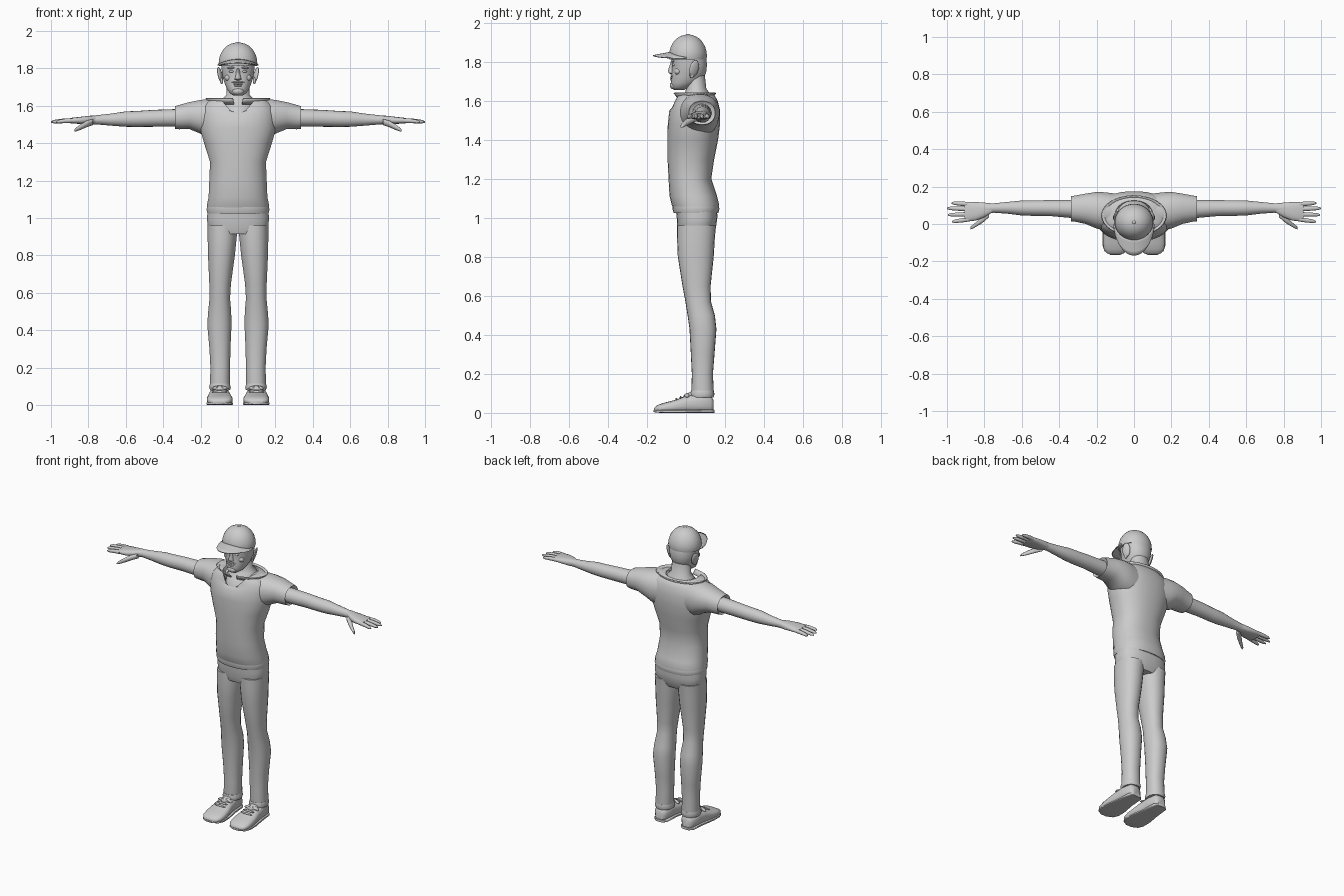
import bpy, bmesh, math
from mathutils import Vector, Matrix

grey = bpy.data.materials.new("plain_grey")
grey.diffuse_color = (0.6, 0.6, 0.6, 1)


def finish(name, bm, angle=50):
    bmesh.ops.recalc_face_normals(bm, faces=bm.faces)
    me = bpy.data.meshes.new(name)
    bm.to_mesh(me)
    bm.free()
    me.materials.append(grey)
    for p in me.polygons:
        p.use_smooth = True
    me.set_sharp_from_angle(angle=math.radians(angle))
    ob = bpy.data.objects.new(name, me)
    bpy.context.collection.objects.link(ob)
    return ob


def loft(name, axis, rows, n=20, e=2.0, s=1, dips=None, caps=(True, True)):
    """Rows are (position, a0, a1, b0, b1): a rounded ring between those limits.
    Axis z: a=x b=y.  Axis x: a=y b=z.  Axis y: a=x b=z."""
    bm = bmesh.new()
    rings = []
    for k, (t, a0, a1, b0, b1) in enumerate(rows):
        ring = []
        for i in range(n):
            w = 2 * math.pi * (i + 0.5) / n
            c, d = math.cos(w), math.sin(w)
            a = (a0 + a1) / 2 + (a1 - a0) / 2 * math.copysign(abs(c) ** (2 / e), c)
            b = (b0 + b1) / 2 + (b1 - b0) / 2 * math.copysign(abs(d) ** (2 / e), d)
            tt = t - (dips[k] * max(0, -d) ** 4 if dips else 0)
            p = {'z': (a, b, tt), 'x': (tt, a, b), 'y': (a, tt, b)}[axis]
            ring.append(bm.verts.new((p[0] * s, p[1], p[2])))
        rings.append(ring)
    for r, q in zip(rings, rings[1:]):
        for i in range(n):
            j = (i + 1) % n
            bm.faces.new((r[i], r[j], q[j], q[i]))
    if caps[0]:
        bm.faces.new(rings[0])
    if caps[1]:
        bm.faces.new(rings[-1])
    return finish(name, bm)


def ball(name, loc, size, tilt=(0, 0, 0)):
    bm = bmesh.new()
    bmesh.ops.create_uvsphere(bm, u_segments=12, v_segments=8, radius=1)
    m = Matrix.Translation(loc)
    for ax, a in zip('XYZ', tilt):
        m = m @ Matrix.Rotation(a, 4, ax)
    bm.transform(m @ Matrix.Diagonal((*size, 1)))
    return finish(name, bm)


def sheet(name, fn, nu, nv, thick):
    """Thin solid surface from a function of u and v in 0..1."""
    bm = bmesh.new()
    g = [[bm.verts.new(fn(i / nu, j / nv)) for j in range(nv + 1)] for i in range(nu + 1)]
    for i in range(nu):
        for j in range(nv):
            bm.faces.new((g[i][j], g[i + 1][j], g[i + 1][j + 1], g[i][j + 1]))
    ob = finish(name, bm)
    mod = ob.modifiers.new("thickness", 'SOLIDIFY')
    mod.thickness = thick
    mod.offset = 0
    return ob


# Shirt body with a dipped neckline
loft("shirt_body", 'z', [
    (1.04, -.165, .165, -.063, .168), (1.07, -.167, .167, -.075, .17),
    (1.11, -.158, .158, -.085, .16), (1.20, -.154, .154, -.09, .13),
    (1.30, -.15, .15, -.095, .145), (1.40, -.182, .182, -.095, .165),
    (1.48, -.205, .205, -.094, .175), (1.55, -.205, .205, -.086, .175),
    (1.60, -.19, .19, -.074, .163), (1.63, -.15, .15, -.07, .145),
    (1.638, -.105, .105, -.07, .125), (1.60, -.09, .09, -.06, .11)],
    n=32, e=2.3, dips=[0, 0, 0, 0, 0, 0, 0, 0, .04, .065, .078, .06], caps=(True, False))
loft("shirt_hem", 'z', [(1.025, -.164, .164, -.064, .166), (1.045, -.169, .169, -.07, .172),
                        (1.06, -.166, .166, -.07, .168)], n=32, e=2.3)

# Neck and upper chest
loft("neck", 'z', [(1.50, -.09, .09, -.075, .12), (1.555, -.09, .09, -.075, .125),
                   (1.60, -.095, .095, -.04, .135), (1.635, -.085, .085, -.008, .125),
                   (1.66, -.062, .062, 0, .105), (1.75, -.06, .06, 0, .095)])


# Standing-off collar, split at the front
def collar_point(u, v):
    a = math.radians(9 + 342 * u)
    k = 1 - .2 * v
    return (.172 * k * math.sin(a), .045 - .107 * k * math.cos(a), 1.64 - .03 * v)


sheet("collar", collar_point, 36, 2, .006)

# Head
loft("head", 'z', [
    (1.655, -.025, .025, -.062, -.01), (1.668, -.045, .045, -.074, .02),
    (1.69, -.06, .06, -.078, .06), (1.715, -.07, .07, -.076, .09),
    (1.745, -.08, .08, -.074, .104), (1.78, -.087, .087, -.071, .108),
    (1.82, -.09, .09, -.078, .105), (1.86, -.09, .09, -.07, .09)], n=24, e=2.2)
loft("nose", 'z', [(1.735, -.010, .010, -.078, -.05), (1.743, -.020, .020, -.090, -.05),
                   (1.755, -.014, .014, -.092, -.05), (1.80, -.008, .008, -.078, -.05)], n=10)
ball("upper_lip", (0, -.072, 1.717), (.026, .010, .005))
ball("lower_lip", (0, -.071, 1.707), (.022, .010, .006))
ball("moustache", (0, -.073, 1.726), (.034, .008, .004))
ball("chin_beard", (0, -.064, 1.678), (.032, .019, .02))
for s in (-1, 1):
    ball("eye", (s * .034, -.062, 1.784), (.014, .009, .007))
    ball("eyebrow", (s * .036, -.068, 1.803), (.022, .009, .006), (0, s * .1, 0))
    ball("cheek", (s * .05, -.042, 1.75), (.022, .018, .018))
    ball("ear", (s * .096, .042, 1.765), (.009, .026, .044), (-.2, s * .2, s * .45))
    ball("ear_lobe", (s * .088, .03, 1.733), (.008, .012, .018))

# Cap: crown, button and brim
loft("cap_crown", 'z', [(z, -.104 * k, .104 * k, .01 - .098 * k, .01 + .098 * k) for z, k in
                        [(1.812, .97), (1.825, 1), (1.85, .98), (1.875, .91), (1.90, .77),
                         (1.92, .58), (1.932, .36), (1.938, .12)]], n=28)
ball("cap_button", (0, .01, 1.937), (.01, .01, .005))


def brim_point(u, v):
    a = math.pi * u
    x = -math.cos(a) * (.1 + .008 * math.sin(math.pi * v))
    inner, outer = .005 - .08 * math.sin(a), -.01 - .158 * math.sin(a)
    return (x, inner + (outer - inner) * v, 1.848 - .018 * v * math.sin(a) - 2.6 * x * x)


sheet("cap_brim", brim_point, 24, 4, .007)

# Trouser seat
loft("trouser_seat", 'z', [(.915, -.14, .14, -.035, .135), (.95, -.162, .162, -.046, .154),
                           (1.0, -.167, .167, -.048, .161), (1.06, -.16, .16, -.055, .16)],
     n=28, e=2.5)

for s in (-1, 1):
    # Sleeve
    loft("sleeve", 'x', [(.08, -.03, .16, 1.42, 1.632), (.15, -.035, .17, 1.42, 1.637),
                         (.20, -.025, .172, 1.45, 1.632), (.26, .0, .163, 1.475, 1.62),
                         (.315, .012, .152, 1.474, 1.605), (.338, .014, .15, 1.477, 1.598),
                         (.325, .03, .135, 1.49, 1.585)], n=24, s=s, e=2.2)
    # Arm
    loft("arm", 'x', [(.24, .035, .135, 1.49, 1.59), (.34, .032, .130, 1.488, 1.582),
                      (.45, .042, .128, 1.488, 1.578), (.54, .043, .127, 1.487, 1.572),
                      (.60, .045, .126, 1.488, 1.570), (.68, .055, .118, 1.494, 1.558),
                      (.75, .060, .111, 1.500, 1.550), (.80, .052, .112, 1.500, 1.546)], n=18, s=s)
    # Hand
    loft("palm", 'x', [(.76, .06, .11, 1.503, 1.548), (.80, .035, .115, 1.500, 1.546),
                       (.845, .018, .118, 1.503, 1.541), (.89, .012, .119, 1.505, 1.536),
                       (.905, .016, .116, 1.509, 1.532)], n=16, s=s, e=2.6)
    loft("thumb", 'x', [(.775, .035, .075, 1.497, 1.53), (.81, .005, .045, 1.485, 1.52),
                        (.84, -.013, .014, 1.472, 1.502), (.862, -.025, -.004, 1.464, 1.486),
                        (.874, -.03, -.014, 1.461, 1.475)], n=10, s=s)
    for name, y0, y1, tip in (("index_finger", .025, .012, .972), ("middle_finger", .052, .049, .995),
                              ("ring_finger", .08, .084, 1.0), ("little_finger", .106, .112, .975)):
        rows = []
        for f, r in ((0, .0125), (.45, .012), (.85, .0095), (1, .004)):
            x, y, z = .885 + (tip - .885) * f, y0 + (y1 - y0) * f, 1.521 - .008 * f * f
            rows.append((x, y - r, y + r, z - r, z + r))
        loft(name, 'x', rows, n=10, s=s)

    # Trouser leg and cuff
    loft("trouser_leg", 'z', [
        (.085, .045, .148, .03, .14), (.12, .043, .150, .028, .142), (.20, .042, .148, .03, .138),
        (.30, .040, .153, .025, .146), (.43, .034, .165, .018, .156), (.50, .036, .160, .008, .148),
        (.57, .042, .153, -.003, .128), (.65, .037, .154, -.018, .126), (.80, .016, .161, -.042, .142),
        (.90, .006, .163, -.046, .148), (.96, .004, .163, -.046, .154)], n=22, s=s, e=2.2)
    loft("trouser_cuff", 'z', [(.08, .042, .15, .024, .141), (.095, .038, .155, .02, .146),
                               (.115, .044, .15, .026, .142)], n=22, s=s, e=2.2)

    # Shoe, sole, tongue and laces
    loft("shoe", 'y', [(.142, .07, .125, .008, .065), (.125, .055, .142, 0, .09),
                       (.06, .05, .15, 0, .098), (.0, .042, .156, 0, .088),
                       (-.05, .032, .165, 0, .068), (-.10, .028, .167, 0, .055),
                       (-.135, .034, .162, 0, .045), (-.155, .05, .148, .004, .034),
                       (-.164, .075, .125, .01, .024)], n=18, s=s, e=2.7)
    loft("sole", 'y', [(.146, .07, .125, 0, .016), (.125, .05, .146, 0, .018),
                       (.03, .043, .156, 0, .016), (-.05, .028, .169, 0, .015),
                       (-.11, .026, .170, 0, .015), (-.145, .04, .158, .001, .015),
                       (-.166, .075, .125, .004, .015)], n=16, s=s, e=6)
    ball("shoe_tongue", (s * .098, .012, .088), (.034, .03, .014), (.4, 0, 0))
    for k in range(3):
        ball("lace", (s * .098, -.005 - .022 * k, .088 - .009 * k), (.042, .006, .007))
    for side in (-1, 1):
        ball("lace_bow", (s * .098 + side * .03, .005, .09), (.024, .012, .008), (0, side * .4, 0))
